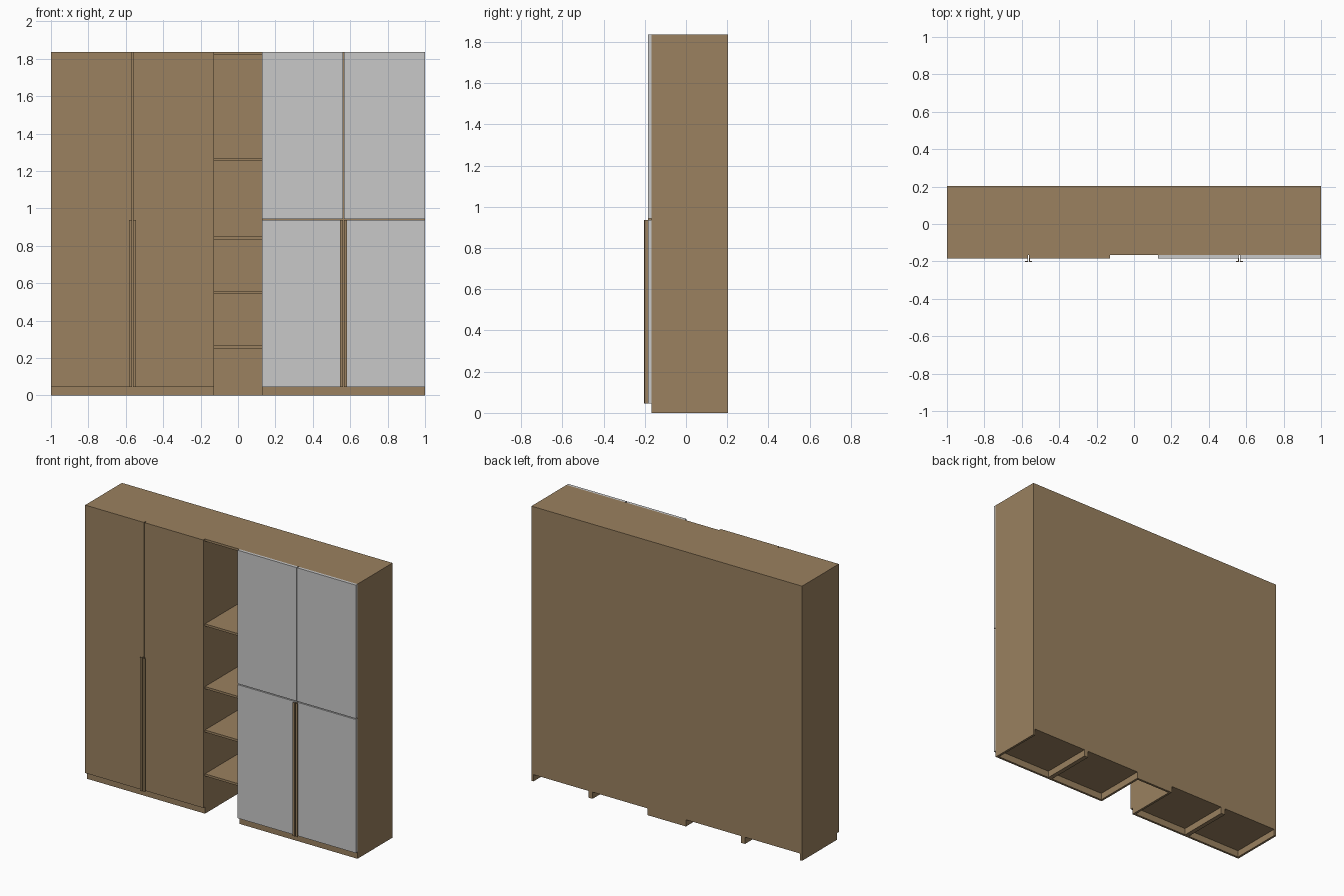
import bpy, bmesh

if "Cube" in bpy.data.objects:
    bpy.data.objects.remove(bpy.data.objects["Cube"])


def material(name, rgb):
    m = bpy.data.materials.new(name)
    m.diffuse_color = (*rgb, 1.0)
    m.use_nodes = True
    m.node_tree.nodes["Principled BSDF"].inputs["Base Color"].default_value = m.diffuse_color
    return m


WOOD = material("brown wood", (0.325, 0.22, 0.115))
GREY = material("light grey", (0.584, 0.584, 0.584))


def prism(name, outline, z0, z1, mat):
    """Extrude an (x, y) outline from z0 up to z1."""
    bm = bmesh.new()
    face = bm.faces.new([bm.verts.new((x, y, z0)) for x, y in outline])
    up = bmesh.ops.extrude_face_region(bm, geom=[face])
    verts = [v for v in up["geom"] if isinstance(v, bmesh.types.BMVert)]
    bmesh.ops.translate(bm, verts=verts, vec=(0, 0, z1 - z0))
    bmesh.ops.recalc_face_normals(bm, faces=bm.faces)
    mesh = bpy.data.meshes.new(name)
    bm.to_mesh(mesh)
    bm.free()
    mesh.materials.append(mat)
    obj = bpy.data.objects.new(name, mesh)
    bpy.context.collection.objects.link(obj)
    return obj


def box(name, x0, x1, y0, y1, z0, z1, mat=WOOD):
    return prism(name, [(x0, y0), (x1, y0), (x1, y1), (x0, y1)], z0, z1, mat)


T = 0.015                                   # board thickness
FRONT, BACK, TOP = -0.167, 0.203, 1.835     # carcass limits
DOOR, GRIP = -0.185, -0.203                 # door and handle fronts
BASE, MID = 0.045, 0.94                     # plinth height, handle / door split
INNER, SPLIT, GAP = 0.127, 0.5635, 0.003    # niche half width, door split, half gap

for side, label in ((-1, "left"), (1, "right")):
    for a, b, part in ((INNER, SPLIT, "inner"), (SPLIT, 1.0, "outer")):
        x0, x1 = sorted((side * a, side * b))
        tag = f"{label}_{part}"
        # Cabinet carcass
        box(tag + "_side_panel_a", x0, x0 + T, FRONT, BACK, 0, TOP)
        box(tag + "_side_panel_b", x1 - T, x1, FRONT, BACK, 0, TOP)
        box(tag + "_floor", x0 + T, x1 - T, FRONT, BACK, BASE, BASE + T)
        box(tag + "_top", x0 + T, x1 - T, FRONT, BACK, TOP - T, TOP)
        box(tag + "_back", x0 + T, x1 - T, BACK - T, BACK, BASE + T, TOP - T)
        box(tag + "_middle_shelf", x0 + T, x1 - T, FRONT, BACK - T, MID - T / 2, MID + T / 2)
        box(tag + "_plinth", x0 + T, x1 - T, FRONT, FRONT + T, 0, BASE)

        # Doors: full height on the left, split in two on the right
        lo, hi = (a, b - GAP) if part == "inner" else (a + GAP, b)
        d0, d1 = sorted((side * lo, side * hi))
        if side < 0:
            box(tag + "_door", d0, d1, DOOR, FRONT, BASE, TOP)
        else:
            box(tag + "_lower_door", d0, d1, DOOR, FRONT, BASE, MID - GAP, GREY)
            box(tag + "_upper_door", d0, d1, DOOR, FRONT, MID + GAP, TOP, GREY)

        # L-shaped handle along the door edge, lip turned away from the gap
        s = -1 if part == "inner" else 1
        profile = [(GAP, DOOR), (GAP, GRIP), (0.018, GRIP), (0.018, GRIP + 0.004),
                   (GAP + 0.004, GRIP + 0.004), (GAP + 0.004, DOOR)]
        prism(tag + "_handle", [(side * (SPLIT + s * x), y) for x, y in profile],
              BASE, MID - GAP, WOOD)

# Open niche in the middle
box("niche_back", -INNER, INNER, BACK - T, BACK, 0, TOP)
for i, z in enumerate((0.251, 0.544, 0.834, 1.253, TOP - T)):
    box(f"niche_shelf_{i + 1}", -INNER, INNER, FRONT, BACK - T, z, z + T)
